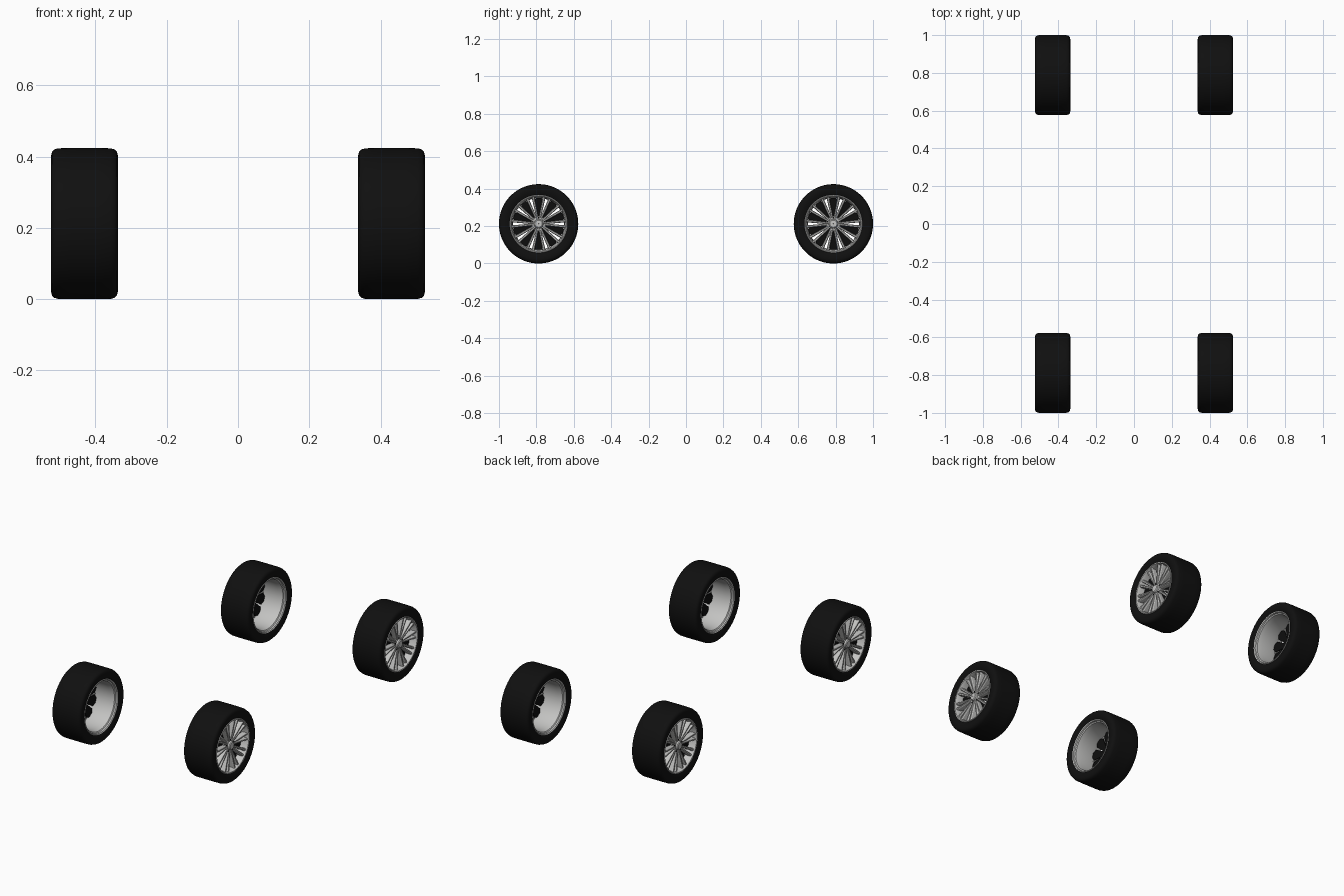
import bpy, bmesh, math
from mathutils import Matrix, Vector

if "Cube" in bpy.data.objects:
    bpy.data.objects.remove(bpy.data.objects["Cube"])

AXLE_X, AXLE_Y, R = 0.431, 0.788, 0.212


def material(name, rgb):
    m = bpy.data.materials.new(name)
    m.diffuse_color = (*rgb, 1)
    m.use_nodes = True
    m.node_tree.nodes["Principled BSDF"].inputs["Base Color"].default_value = m.diffuse_color
    return m


RUBBER = material("black_rubber", (0.005, 0.005, 0.005))
SILVER = material("silver_metal", (0.55, 0.55, 0.54))
DARK = material("dark_metal", (0.004, 0.004, 0.004))


def point(x, r, a):
    return Vector((x, r * math.cos(a), r * math.sin(a)))


def finish(bm, name, mat, smooth=True):
    bmesh.ops.recalc_face_normals(bm, faces=bm.faces)
    me = bpy.data.meshes.new(name)
    bm.to_mesh(me)
    bm.free()
    me.materials.append(mat)
    ob = bpy.data.objects.new(name, me)
    bpy.context.collection.objects.link(ob)
    if smooth:
        bpy.ops.object.select_all(action='DESELECT')
        ob.select_set(True)
        bpy.context.view_layer.objects.active = ob
        bpy.ops.object.shade_smooth_by_angle(angle=math.radians(35))
    return ob


def lathe(bm, profile, n=64):
    """Revolve a closed (x, radius) outline about the x axis."""
    rings = [[bm.verts.new(point(x, r, 2 * math.pi * i / n)) for x, r in profile]
             for i in range(n)]
    m = len(profile)
    for i in range(n):
        a, b = rings[i], rings[(i + 1) % n]
        for j in range(m):
            k = (j + 1) % m
            bm.faces.new((a[j], a[k], b[k], b[j]))


def bar(bm, a0, a1, r0, r1, w0, w1, front0, front1, depth):
    """Tapered spoke with a narrower front ridge, from (r0, a0) to (r1, a1)."""
    p0, p1 = point(0, r0, a0), point(0, r1, a1)
    side = (p1 - p0).normalized().cross(Vector((1, 0, 0)))
    ends = []
    for p, w, f in ((p0, w0, front0), (p1, w1, front1)):
        ends.append([bm.verts.new(p + side * s * w + Vector((f - d, 0, 0)))
                     for s, d in ((-.5, depth), (-.5, .006), (-.25, 0),
                                  (.25, 0), (.5, .006), (.5, depth))])
    for j in range(6):
        k = (j + 1) % 6
        bm.faces.new((ends[0][j], ends[0][k], ends[1][k], ends[1][j]))
    bm.faces.new(ends[0])
    bm.faces.new(ends[1])


# Tyre with rounded shoulders
bm = bmesh.new()
lathe(bm, [(-.085, .156), (-.090, .166), (-.0935, .180), (-.0935, .192), (-.091, .202),
           (-.085, .208), (-.074, .2115), (-.04, R), (.04, R), (.074, .2115), (.085, .208),
           (.091, .202), (.0935, .192), (.0935, .180), (.090, .166), (.085, .154)], 96)
tyre = finish(bm, "tyre", RUBBER)

# Rim: open barrel with stepped lips at both ends
bm = bmesh.new()
lathe(bm, [(-.086, .1575), (-.089, .155), (-.086, .150), (-.078, .148), (-.074, .142),
           (-.045, .137), (.030, .139), (.070, .143), (.080, .146), (.088, .149),
           (.089, .153), (.085, .1555)])
rim = finish(bm, "rim_barrel", SILVER)

# Dark star plate behind the spokes: ten broad pointed teeth
bm = bmesh.new()
outline = []
for i in range(10):
    c = math.pi / 2 + i * math.pi / 5
    outline += [point(0, .055, c - .300), point(0, .122, c - .255), point(0, .139, c - .10),
                point(0, .139, c + .10), point(0, .122, c + .255), point(0, .055, c + .300)]
layers = []
for x in (.040, .046):
    hub = bm.verts.new((x, 0, 0))
    vs = [bm.verts.new(p + Vector((x, 0, 0))) for p in outline]
    layers.append(vs)
    for j in range(len(vs)):
        bm.faces.new((hub, vs[j], vs[(j + 1) % len(vs)]))
for j in range(len(outline)):
    k = (j + 1) % len(outline)
    bm.faces.new((layers[0][j], layers[0][k], layers[1][k], layers[1][j]))
star = finish(bm, "spoke_backing", DARK, False)

# Ten pairs of slim spokes
bm = bmesh.new()
for i in range(10):
    c = math.pi / 2 + i * math.pi / 5
    for s in (-1, 1):
        bar(bm, c + s * .20, c + s * .205, .026, .145, .011, .015, .070, .081, .030)
spokes = finish(bm, "spokes", SILVER, False)

# Hub, raised centre cap and five wheel nuts
bm = bmesh.new()
lathe(bm, [(.044, .001), (.044, .042), (.064, .040), (.069, .034), (.070, .026),
           (.079, .024), (.083, .019), (.084, .001)], 32)
hub = finish(bm, "hub_cap", SILVER)
bm = bmesh.new()
for i in range(5):
    a = math.pi / 2 + i * 2 * math.pi / 5
    bmesh.ops.create_cone(bm, cap_ends=True, segments=10, radius1=.0045, radius2=.0045, depth=.012,
                          matrix=Matrix.Translation(point(.066, .033, a))
                          @ Matrix.Rotation(math.pi / 2, 4, 'Y'))
nuts = finish(bm, "wheel_nuts", DARK, False)

# Place four wheels, with the left side turned so that spokes face outwards
parts = [tyre, rim, star, spokes, hub, nuts]
for side, sx in (("right", 1), ("left", -1)):
    for end, sy in (("front", -1), ("back", 1)):
        place = Matrix.Translation((sx * AXLE_X, sy * AXLE_Y, R))
        if sx < 0:
            place = place @ Matrix.Rotation(math.pi, 4, 'Z')
        for p in parts:
            ob = p.copy()
            ob.name = f"{end}_{side}_{p.data.name}"
            ob.matrix_world = place
            bpy.context.collection.objects.link(ob)
for p in parts:
    bpy.data.objects.remove(p)
